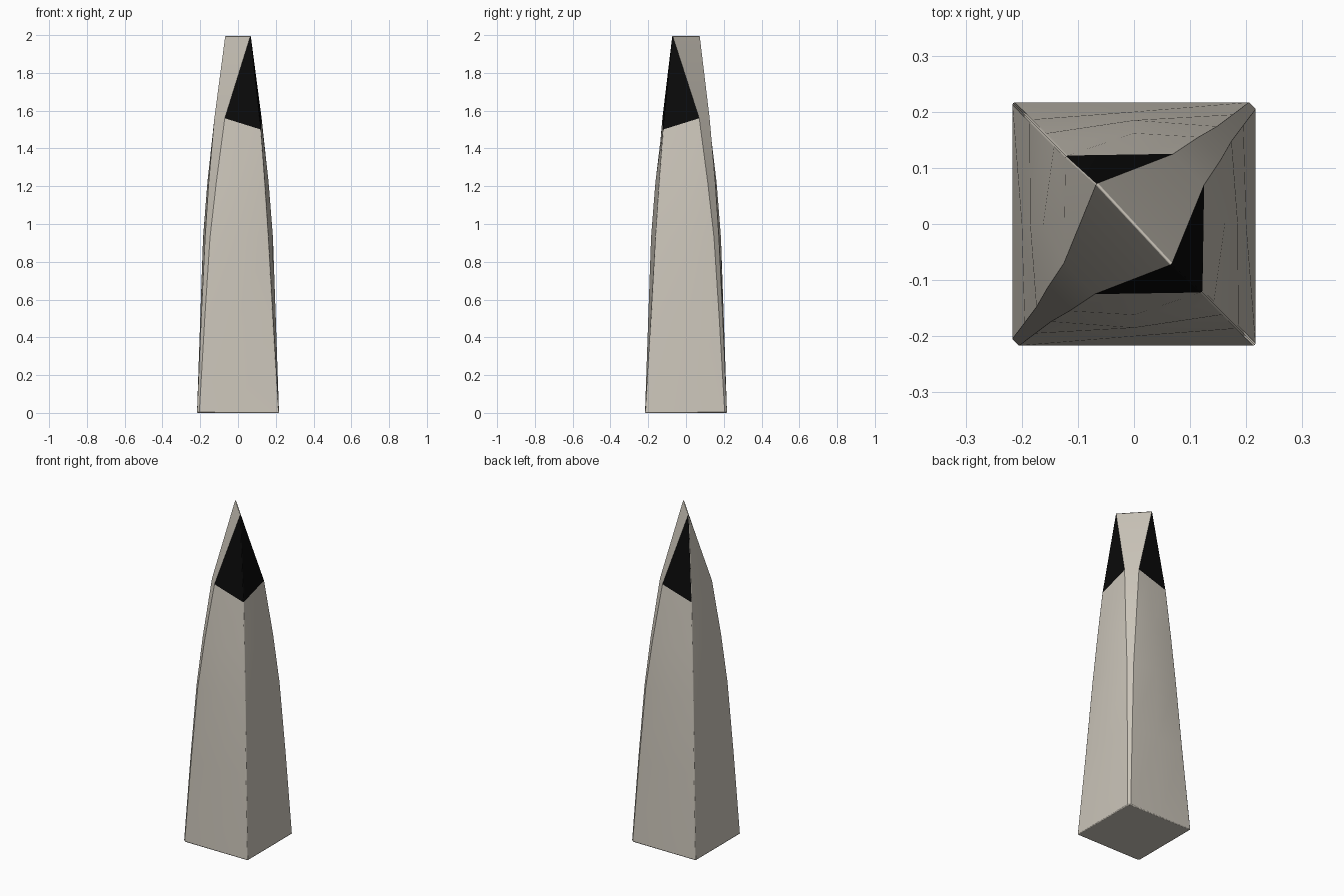
import bpy, bmesh, math

if "Cube" in bpy.data.objects:
    bpy.data.objects.remove(bpy.data.objects["Cube"])


def material(name, rgb):
    m = bpy.data.materials.new(name)
    m.diffuse_color = (*rgb, 1)
    m.use_nodes = True
    m.node_tree.nodes["Principled BSDF"].inputs["Base Color"].default_value = m.diffuse_color
    return m


def ring(bm, z, mid, corner, b1, b2, z_mid=None, z_b=None):
    """Ten-sided section with half-turn symmetry: two sharp, two cut corners."""
    zm, zb = z_mid or z, z_b or z
    half = [(corner, -corner, z), (mid, 0, zm), (b1, b2, zb), (b2, b1, zb), (0, mid, zm)]
    return [bm.verts.new((s * x, s * y, h)) for s in (1, -1) for x, y, h in half]


bm = bmesh.new()

# Tapering shaft, bulging slightly in the middle of each side
rings = [
    ring(bm, 0.0, 0.217, 0.217, 0.217, 0.205),
    ring(bm, 0.5, 0.200, 0.186, 0.195, 0.176),
    ring(bm, 0.93, 0.185, 0.161, 0.174, 0.148),
    ring(bm, 1.22, 0.162, 0.142, 0.155, 0.115),
    ring(bm, 1.5, 0.1239, 0.122, 0.125, 0.07, 1.538, 1.56),
]
bm.faces.new(rings[0][::-1])
for lo, hi in zip(rings, rings[1:]):
    for i in range(10):
        j = (i + 1) % 10
        bm.faces.new((lo[i], lo[j], hi[j], hi[i]))

# Chisel tip: diagonal ridge, two sloping faces, four corner facets
top = rings[-1]
p = bm.verts.new((0.067, -0.072, 2.0))
q = bm.verts.new((-0.067, 0.072, 2.0))
bm.faces.new((p, top[2], top[3], q))
bm.faces.new((q, top[7], top[8], p))
facets = [
    bm.faces.new((p, top[0], top[1], top[2])),   # right
    bm.faces.new((q, top[3], top[4], top[5])),   # back
    bm.faces.new((q, top[5], top[6], top[7])),   # left
    bm.faces.new((p, top[8], top[9], top[0])),   # front
]
for i in (0, 1, 3):          # the left facet stays stone coloured
    facets[i].material_index = 1

bmesh.ops.recalc_face_normals(bm, faces=bm.faces)
me = bpy.data.meshes.new("pointed_pillar")
bm.to_mesh(me)
bm.free()
me.materials.append(material("pale stone", (0.60, 0.56, 0.49)))
me.materials.append(material("black", (0.003, 0.003, 0.003)))
pillar = bpy.data.objects.new("pointed_pillar", me)
bpy.context.collection.objects.link(pillar)

# Softly shaded sides with slightly rounded edges
bpy.context.view_layer.objects.active = pillar
pillar.select_set(True)
bpy.ops.object.shade_smooth_by_angle(angle=math.radians(30))
bevel = pillar.modifiers.new("soft_edges", 'BEVEL')
bevel.width = 0.005
bevel.segments = 2
bevel.limit_method = 'ANGLE'
bevel.angle_limit = math.radians(50)
